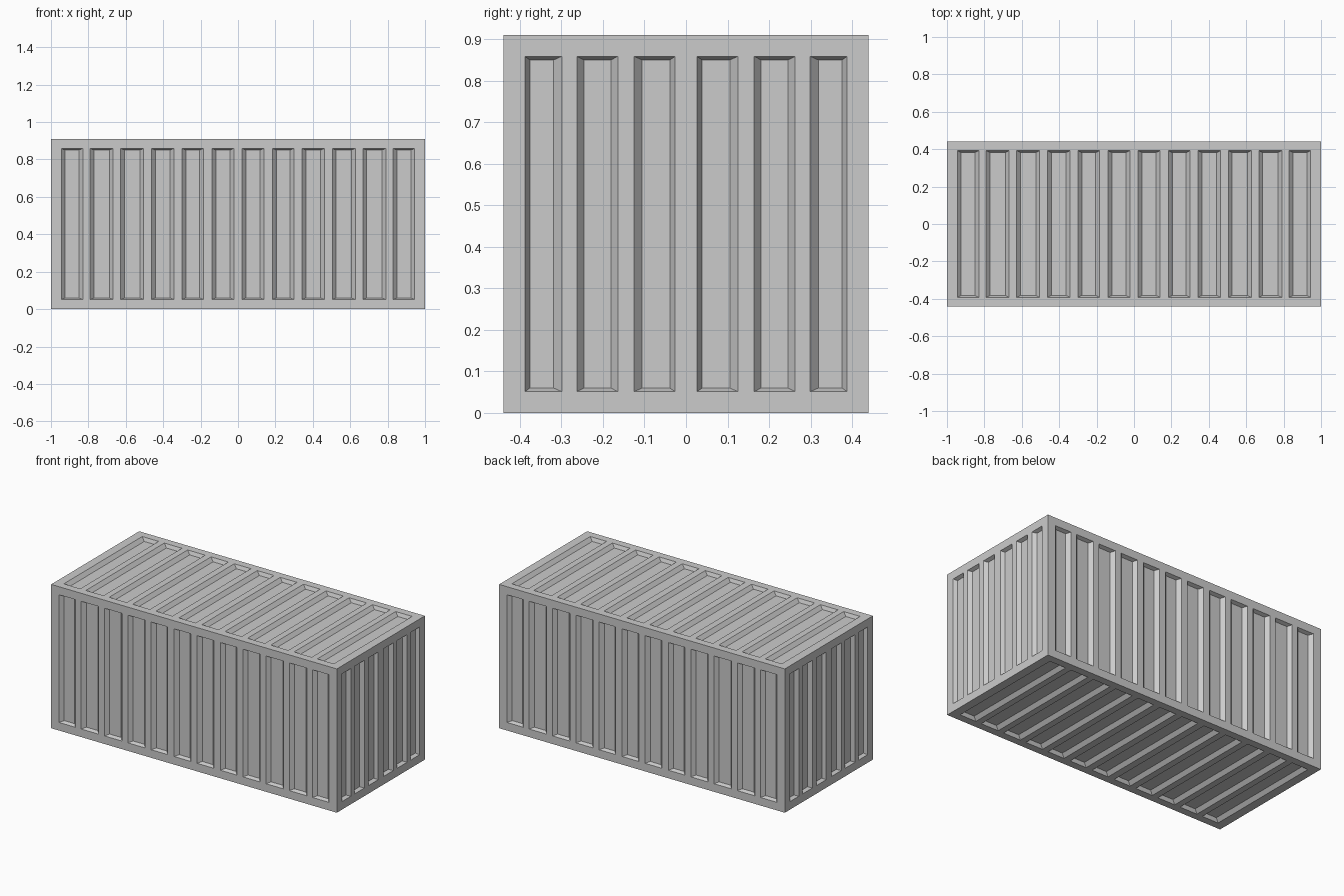
import bpy, bmesh
from mathutils import Vector

if "Cube" in bpy.data.objects:
    bpy.data.objects.remove(bpy.data.objects["Cube"])

L, W, H = 1.0, 0.44, 0.91          # half length, half width, height
DEPTH = 0.022                      # groove depth


def mirrored(half):
    """Grooves (outer lo, inner lo, inner hi, outer hi) mirrored about zero."""
    return half + [tuple(-u for u in reversed(g)) for g in reversed(half)]


long_grooves = mirrored([(lo, lo + 0.021, hi - 0.021, hi) for lo, hi in (
    (-0.945, -0.83), (-0.79, -0.667), (-0.627, -0.504),
    (-0.463, -0.342), (-0.30, -0.184), (-0.139, -0.022))])
end_grooves = mirrored([(-0.388, -0.376, -0.319, -0.299),
                        (-0.263, -0.246, -0.181, -0.164),
                        (-0.125, -0.106, -0.039, -0.026)])


def panel(bm, origin, u_axis, v_axis, half_u, half_v, grooves, v_out, v_in):
    """Flat rectangle pressed with sloped grooves running along v."""
    o, ua, va = Vector(origin), Vector(u_axis), Vector(v_axis)
    n = ua.cross(va)

    def face(pts):
        bm.faces.new([bm.verts.new(o + ua * p[0] + va * p[1] - n * (p[2] if len(p) > 2 else 0))
                      for p in pts])

    edge = sorted(u for g in grooves for u in (g[0], g[3]))
    # Border frame
    face([(-half_u, -half_v), (half_u, -half_v)] + [(u, -v_out) for u in reversed(edge)])
    face([(half_u, half_v), (-half_u, half_v)] + [(u, v_out) for u in edge])
    face([(-half_u, half_v), (-half_u, -half_v), (edge[0], -v_out), (edge[0], v_out)])
    face([(half_u, -half_v), (half_u, half_v), (edge[-1], v_out), (edge[-1], -v_out)])
    # Flat ribs between grooves
    for a, b in zip(edge[1:-1:2], edge[2:-1:2]):
        face([(a, -v_out), (b, -v_out), (b, v_out), (a, v_out)])
    # Grooves: four sloped walls and a floor
    for a, b, c, d in grooves:
        out = [(a, -v_out), (d, -v_out), (d, v_out), (a, v_out)]
        inn = [(b, -v_in, DEPTH), (c, -v_in, DEPTH), (c, v_in, DEPTH), (b, v_in, DEPTH)]
        face(inn)
        for i in range(4):
            j = (i + 1) % 4
            face([out[i], out[j], inn[j], inn[i]])


bm = bmesh.new()
X, Y, Z = Vector((1, 0, 0)), Vector((0, 1, 0)), Vector((0, 0, 1))
mid = H / 2
# Long side walls
for s in (-1, 1):
    panel(bm, (0, s * W, mid), -s * X, Z, L, mid, long_grooves, 0.404, 0.395)
# End walls
for s in (-1, 1):
    panel(bm, (s * L, 0, mid), s * Y, Z, W, mid, end_grooves, 0.404, 0.395)
# Roof and floor
panel(bm, (0, 0, H), X, Y, L, W, long_grooves, 0.392, 0.382)
panel(bm, (0, 0, 0), -X, Y, L, W, long_grooves, 0.392, 0.382)

bmesh.ops.remove_doubles(bm, verts=bm.verts, dist=0.0005)
mesh = bpy.data.meshes.new("cargo_container")
bm.to_mesh(mesh)
bm.free()
bpy.context.collection.objects.link(bpy.data.objects.new("cargo_container", mesh))
